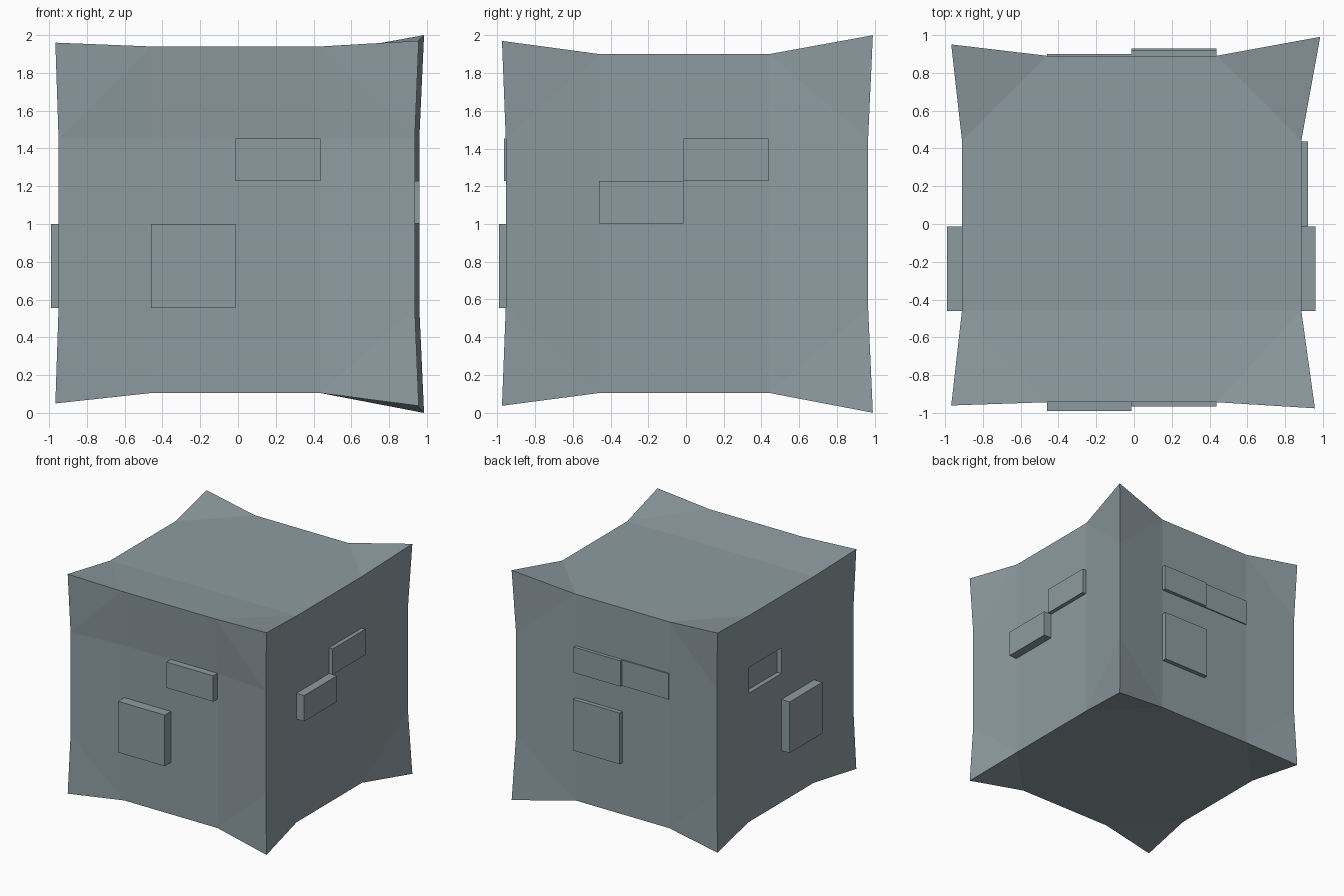
import bpy, bmesh
from mathutils import Vector

if "Cube" in bpy.data.objects:
    bpy.data.objects.remove(bpy.data.objects["Cube"])

grey = bpy.data.materials.new("blue_grey")
grey.diffuse_color = (0.27, 0.33, 0.355, 1)
grey.use_nodes = True
grey.node_tree.nodes["Principled BSDF"].inputs["Base Color"].default_value = grey.diffuse_color

# grid lines of the block: outer face, inner line, inner line, outer face
GX = (-0.91, -0.461, 0.437, 0.885)
GY = (-0.905, -0.457, 0.44, 0.89)
GZ = (0.105, 0.555, 1.452, 1.90)

# flared corners (x, y, low z, high z) and middle of each upright edge (x, y)
CORNERS = {(0, 0): (-0.967, -0.96, 0.05, 1.96), (3, 0): (0.957, -0.975, 0.037, 1.97),
           (0, 3): (-0.967, 0.95, 0.05, 1.96), (3, 3): (0.985, 0.99, 0.0, 2.0)}
UPRIGHTS = {(0, 0): (-0.95, -0.945), (3, 0): (0.936, -0.955),
            (0, 3): (-0.95, 0.93), (3, 3): (0.96, 0.965)}


def position(i, j, k):
    if (i, j) in CORNERS:
        x, y, low, high = CORNERS[i, j]
        if k in (0, 3):
            return (x, y, low if k == 0 else high)
        return (*UPRIGHTS[i, j], GZ[k])
    if j == 0 and k == 3:  # raised top front edge
        return (GX[i], -0.943, 1.94)
    return (GX[i], GY[j], GZ[k])


def finish(bm, name):
    bmesh.ops.recalc_face_normals(bm, faces=bm.faces)
    me = bpy.data.meshes.new(name)
    bm.to_mesh(me)
    bm.free()
    me.materials.append(grey)
    ob = bpy.data.objects.new(name, me)
    bpy.context.collection.objects.link(ob)
    return ob


def box(name, xs, ys, zs):
    bm = bmesh.new()
    bmesh.ops.create_cube(bm, size=1)
    for v in bm.verts:
        v.co = Vector([r[0] if c < 0 else r[1] for c, r in zip(v.co, (xs, ys, zs))])
    return finish(bm, name)


# block: six 3x3 faces, corner cells split across so the tips fold outwards
bm = bmesh.new()
verts = {}


def vert(key):
    if key not in verts:
        verts[key] = bm.verts.new(position(*key))
    return verts[key]


for axis in range(3):
    for side in (0, 3):
        for a in range(3):
            for b in range(3):
                keys = []
                for p, q in ((a, b), (a + 1, b), (a + 1, b + 1), (a, b + 1)):
                    key = [p, q]
                    key.insert(axis, side)
                    keys.append(tuple(key))
                quad = [vert(k) for k in keys]
                if a != 1 and b != 1:
                    tip = next(n for n, k in enumerate(keys) if all(c in (0, 3) for c in k))
                    q = quad[tip:] + quad[:tip]
                    bm.faces.new((q[0], q[1], q[3]))
                    bm.faces.new((q[1], q[2], q[3]))
                else:
                    s = 0 if (a + b) % 2 else 1
                    bm.faces.new((quad[s], quad[s + 1], quad[s + 2]))
                    bm.faces.new((quad[s], quad[s + 2], quad[(s + 3) % 4]))
block = finish(bm, "block")

# recess in the left side
cutter = box("recess_cutter", (-1.1, -0.87), (-0.01, 0.433), (1.226, 1.448))
cutter.hide_render = True
mod = block.modifiers.new("recess", 'BOOLEAN')
mod.operation = 'DIFFERENCE'
mod.solver = 'EXACT'
mod.object = cutter
bpy.context.view_layer.objects.active = block
bpy.ops.object.modifier_apply(modifier="recess")
bpy.data.objects.remove(cutter)

# raised plates
NEG, POS = (-0.461, -0.012), (-0.012, 0.437)
TALL, MID, HIGH = (0.555, 1.0), (1.003, 1.228), (1.228, 1.452)
box("front_large_plate", NEG, (-0.99, -0.88), TALL)
box("front_small_plate", POS, (-0.965, -0.88), HIGH)
box("right_lower_plate", (0.86, 0.96), NEG, MID)
box("right_upper_plate", (0.86, 0.92), POS, HIGH)
box("left_large_plate", (-0.99, -0.88), NEG, TALL)
box("back_large_plate", POS, (0.86, 0.928), TALL)
box("back_upper_plate", POS, (0.86, 0.92), HIGH)
box("back_thin_plate", NEG, (0.86, 0.90), HIGH)
